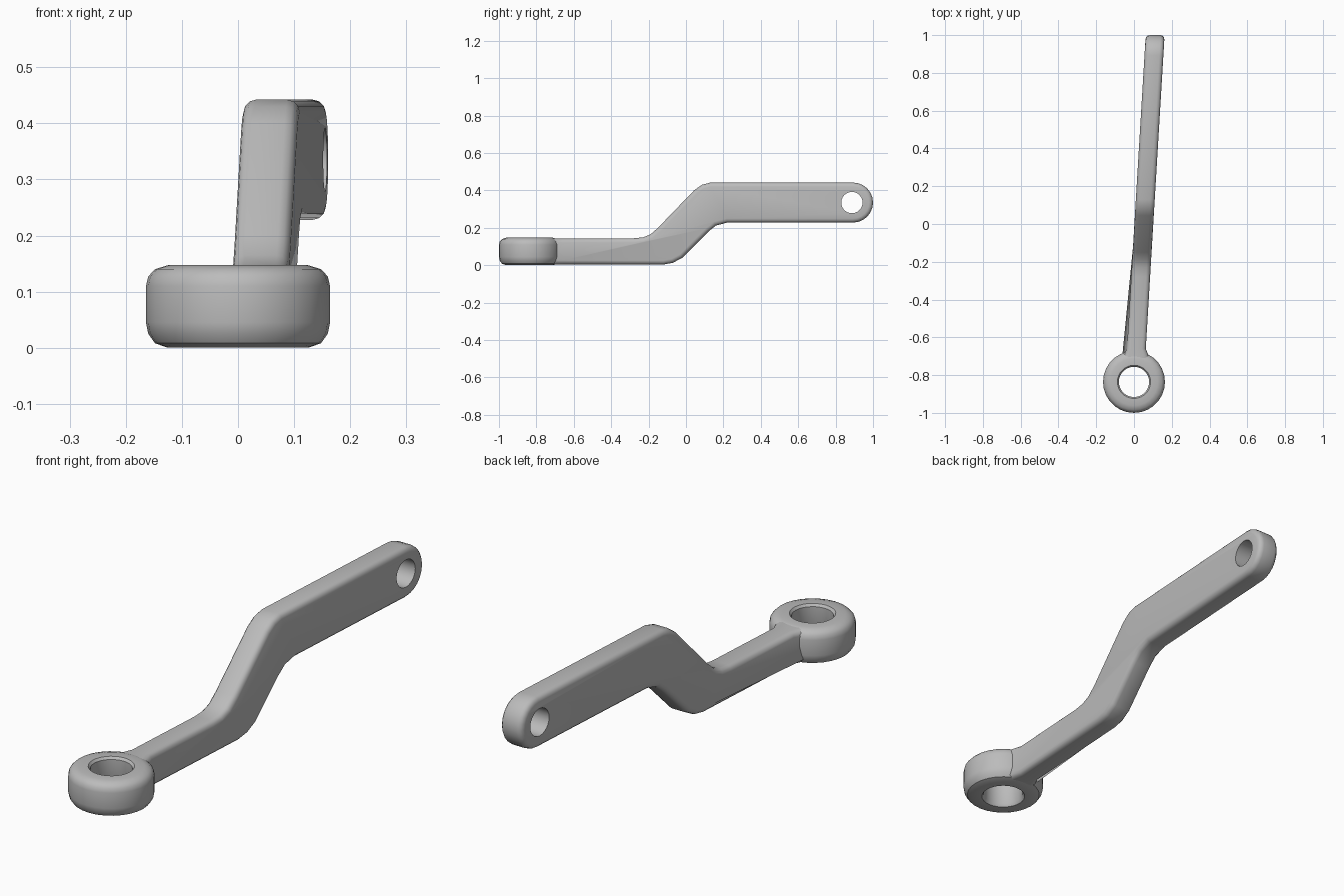
import bpy, bmesh, math
from mathutils import Matrix

cube = bpy.data.objects.get("Cube")
if cube:
    bpy.data.objects.remove(cube)

grey = bpy.data.materials.new("plain grey")
grey.use_nodes = True
COLOUR = (0.5, 0.5, 0.5, 1)
grey.diffuse_color = COLOUR
grey.node_tree.nodes["Principled BSDF"].inputs["Base Color"].default_value = COLOUR


def make_object(name, bm):
    bmesh.ops.recalc_face_normals(bm, faces=bm.faces)
    mesh = bpy.data.meshes.new(name)
    bm.to_mesh(mesh)
    bm.free()
    obj = bpy.data.objects.new(name, mesh)
    mesh.materials.append(grey)
    bpy.context.collection.objects.link(obj)
    return obj


def activate(obj):
    bpy.ops.object.select_all(action='DESELECT')
    obj.select_set(True)
    bpy.context.view_layer.objects.active = obj


# Ring eye: rounded cross-section (radius, height) spun about z
RING_Y = -0.836
section = [(0.08, 0.012), (0.088, 0.0), (0.125, 0.0), (0.148, 0.008), (0.16, 0.025),
           (0.164, 0.045), (0.164, 0.11), (0.16, 0.127), (0.148, 0.14), (0.125, 0.147),
           (0.088, 0.147), (0.08, 0.137)]
bm = bmesh.new()
verts = [bm.verts.new((r, RING_Y, z)) for r, z in section]
edges = [bm.edges.new((a, b)) for a, b in zip(verts, verts[1:] + verts[:1])]
bmesh.ops.spin(bm, geom=verts + edges, cent=(0, RING_Y, 0), axis=(0, 0, 1),
               angle=math.tau, steps=28, use_merge=True)
bmesh.ops.remove_doubles(bm, verts=bm.verts, dist=0.0005)
ring = make_object("ring_eye", bm)

# Cranked arm: side outline (y, z) with a round tip, extruded across its width
EYE_Y, EYE_Z, TIP_R = 0.893, 0.335, 0.107
lower = [(-0.71, 0.004), (-0.66, 0.004), (-0.12, 0.004), (-0.07, 0.013), (-0.02, 0.04),
         (0.12, 0.18), (0.16, 0.212), (0.22, 0.228)]
upper = [(0.13, 0.442), (0.085, 0.43), (0.045, 0.402), (-0.15, 0.2), (-0.19, 0.165),
         (-0.23, 0.149), (-0.28, 0.144), (-0.66, 0.144), (-0.71, 0.144)]
tip = [(EYE_Y + TIP_R * math.cos(a), EYE_Z + TIP_R * math.sin(a))
       for a in (math.pi * (i / 12 - 0.5) for i in range(13))]
HALF = 0.05
bm = bmesh.new()
face = bm.faces.new([bm.verts.new((-HALF, y, z)) for y, z in lower + tip + upper])
grown = bmesh.ops.extrude_face_region(bm, geom=[face])["geom"]
bmesh.ops.translate(bm, vec=(2 * HALF, 0, 0),
                    verts=[v for v in grown if isinstance(v, bmesh.types.BMVert)])
# Round the long outline edges on both sides
rim = [e for e in bm.edges if abs(e.verts[0].co.x - e.verts[1].co.x) < 1e-5
       and e.calc_length() > 1e-4 and min(v.co.y for v in e.verts) > -0.7101
       and max(v.co.y for v in e.verts) > -0.7]
bmesh.ops.bevel(bm, geom=rim, offset=0.022, segments=3, profile=0.5, affect='EDGES')
# Flare the root into the ring, then skew the arm sideways along its length
for v in bm.verts:
    if v.co.y < -0.69:
        v.co.x *= 1.45
    v.co.x += 0.052 + 0.06 * v.co.y
arm = make_object("cranked_arm", bm)

# Pin hole through the tip
bm = bmesh.new()
bmesh.ops.create_cone(bm, cap_ends=True, segments=24, radius1=0.057, radius2=0.057, depth=0.6,
                      matrix=Matrix.Translation((0.1, 0.887, EYE_Z))
                      @ Matrix.Rotation(math.pi / 2, 4, 'Y'))
cutter = make_object("pin_hole_cutter", bm)
cutter.hide_render = True
activate(arm)
cut = arm.modifiers.new("pin_hole", 'BOOLEAN')
cut.operation, cut.solver, cut.object = 'DIFFERENCE', 'EXACT', cutter
bpy.ops.object.modifier_apply(modifier=cut.name)
bpy.data.objects.remove(cutter)

for obj in (ring, arm):
    activate(obj)
    bpy.ops.object.shade_smooth_by_angle(angle=math.radians(35))
